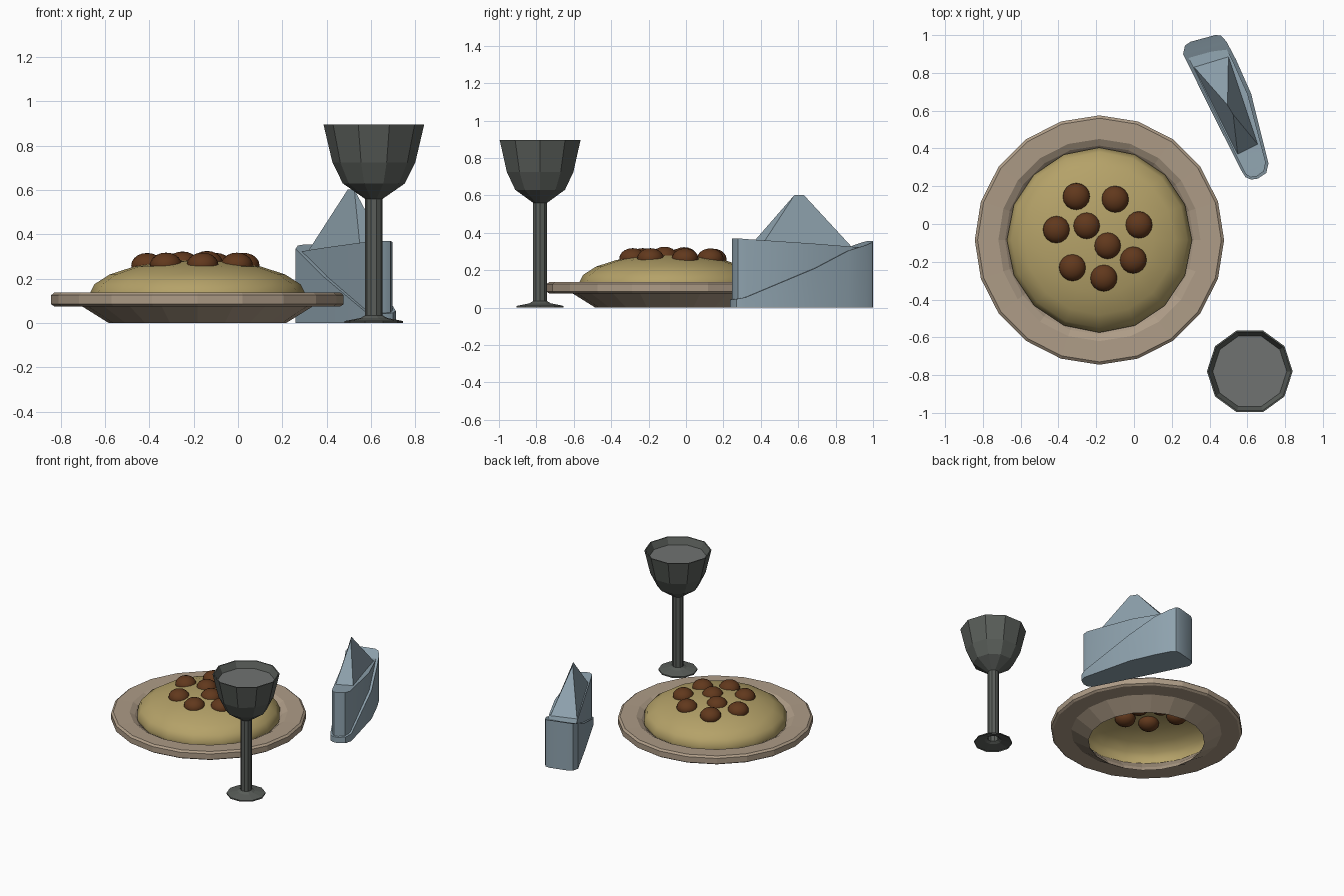
import bpy, math

if "Cube" in bpy.data.objects:
    bpy.data.objects.remove(bpy.data.objects["Cube"])

def material(name, rgb):
    m = bpy.data.materials.new(name)
    m.diffuse_color = (*rgb, 1)
    m.use_nodes = True
    m.node_tree.nodes["Principled BSDF"].inputs["Base Color"].default_value = m.diffuse_color
    return m

CLAY = material("clay", (0.42, 0.33, 0.24))
PASTA = material("pasta", (0.46, 0.36, 0.14))
MEAT = material("meat", (0.12, 0.04, 0.012))
METAL = material("dark_metal", (0.10, 0.11, 0.10))
DRINK = material("drink", (0.16, 0.17, 0.165))
CLOTH = material("cloth", (0.27, 0.36, 0.42))

def add_mesh(name, verts, faces, mat, smooth=None):
    me = bpy.data.meshes.new(name)
    me.from_pydata(verts, [], faces)
    me.materials.append(mat)
    ob = bpy.data.objects.new(name, me)
    bpy.context.collection.objects.link(ob)
    bpy.ops.object.select_all(action='DESELECT')
    ob.select_set(True)
    bpy.context.view_layer.objects.active = ob
    bpy.ops.object.mode_set(mode='EDIT')
    bpy.ops.mesh.select_all(action='SELECT')
    bpy.ops.mesh.remove_doubles(threshold=0.0005)
    bpy.ops.mesh.normals_make_consistent(inside=False)
    bpy.ops.object.mode_set(mode='OBJECT')
    if smooth:
        bpy.ops.object.shade_smooth_by_angle(angle=math.radians(smooth))
    return ob

def lathe(name, profile, sides, cx, cy, mat, smooth=None):
    # spin an (r, z) profile around a vertical axis
    verts = [(cx + r * math.cos(2 * math.pi * i / sides),
              cy + r * math.sin(2 * math.pi * i / sides), z)
             for r, z in profile for i in range(sides)]
    faces = [(k * sides + i, k * sides + (i + 1) % sides,
              (k + 1) * sides + (i + 1) % sides, (k + 1) * sides + i)
             for k in range(len(profile) - 1) for i in range(sides)]
    return add_mesh(name, verts, faces, mat, smooth)

PX, PY = -0.183, -0.085

# plate: open foot, sloped underside, thick rim, shallow well
lathe("plate", [(0.42, 0.035), (0.40, 0.0), (0.52, 0.075), (0.645, 0.075), (0.66, 0.085),
                (0.66, 0.126), (0.645, 0.138), (0.535, 0.135), (0.50, 0.115), (0.42, 0.035)],
      20, PX, PY, CLAY)

# pasta mound: open squashed half sphere
dome = [(0.49 * math.cos(math.radians(a)), 0.125 + 0.16 * math.sin(math.radians(a)))
        for a in (0, 18, 36, 54, 72)] + [(0, 0.285)]
lathe("pasta_mound", [(0.485, 0.10)] + dome, 16, PX, PY, PASTA, 60)

# meatballs
balls = [(-0.305, 0.145), (-0.10, 0.13), (-0.41, -0.03), (-0.25, -0.01), (-0.14, -0.115),
         (0.025, -0.005), (-0.005, -0.19), (-0.325, -0.23), (-0.16, -0.285)]
for i, (x, y) in enumerate(balls):
    d = math.hypot(x - PX, y - PY)
    bpy.ops.mesh.primitive_uv_sphere_add(segments=16, ring_count=10, radius=1,
                                         location=(x, y, 0.272 - 0.05 * d))
    ob = bpy.context.object
    ob.name = f"meatball_{i + 1}"
    ob.scale = (0.072, 0.072, 0.056)
    ob.data.materials.append(MEAT)
    bpy.ops.object.shade_smooth()

# goblet: foot, stem, faceted cup with an inner wall
GX, GY = 0.613, -0.78
lathe("goblet", [(0.132, 0.0), (0.132, 0.009), (0.06, 0.023), (0.039, 0.035), (0.039, 0.56),
                 (0.14, 0.63), (0.187, 0.725), (0.227, 0.895), (0.219, 0.895), (0.195, 0.845)],
      10, GX, GY, METAL)
lathe("drink_surface", [(0.196, 0.847), (0, 0.847)], 10, GX, GY, DRINK)

# napkin: left/right outline pairs from the narrow front end to the wide back end
rows = [((0.62, 0.235), (0.655, 0.24)), ((0.59, 0.248), (0.70, 0.27)),
        ((0.57, 0.28), (0.712, 0.32)), ((0.385, 0.645), (0.62, 0.69)),
        ((0.29, 0.84), (0.54, 0.87)), ((0.26, 0.90), (0.49, 0.965)),
        ((0.27, 0.945), (0.46, 0.998)), ((0.30, 0.965), (0.43, 1.0))]

def napkin_layer(name, heights, inset):
    n = len(rows)
    verts = []
    for z0 in (True, False):
        for (l, r), h in zip(rows, heights):
            mx, my = (l[0] + r[0]) / 2, (l[1] + r[1]) / 2
            for p in (l, r):
                x = mx + (p[0] - mx) * (1 - 4 * inset)
                y = my + (p[1] - my) * (1 - 4 * inset)
                x += (0.5 - x) * inset
                y += (0.62 - y) * inset
                verts.append((x, y, 0.0 if z0 else h))
    faces = []
    for k in range(n - 1):
        a, b, t = 2 * k, 2 * k + 2, 2 * n
        faces += [(a, a + 1, b + 1, b), (a + t, a + 1 + t, b + 1 + t, b + t),
                  (a, b, b + t, a + t), (a + 1, b + 1, b + 1 + t, a + 1 + t)]
    for a in (0, 2 * n - 2):
        faces.append((a, a + 1, a + 1 + 2 * n, a + 2 * n))
    return add_mesh(name, verts, faces, CLOTH, 35)

napkin_layer("napkin_outer_wrap", [0.042, 0.046, 0.055, 0.21, 0.305, 0.335, 0.35, 0.355], 0.0)
napkin_layer("napkin_inner_fold", [0.37, 0.37, 0.366, 0.342, 0.328, 0.32, 0.318, 0.318], 0.03)

# napkin peak: folded pyramid with a short ridge
add_mesh("napkin_peak",
         [(0.31, 0.84, 0.315), (0.50, 0.895, 0.315), (0.665, 0.41, 0.34), (0.55, 0.36, 0.35),
          (0.495, 0.63, 0.602), (0.525, 0.58, 0.602)],
         [(0, 1, 4), (1, 2, 5, 4), (2, 3, 5), (3, 0, 4, 5), (0, 3, 2, 1)], CLOTH)
